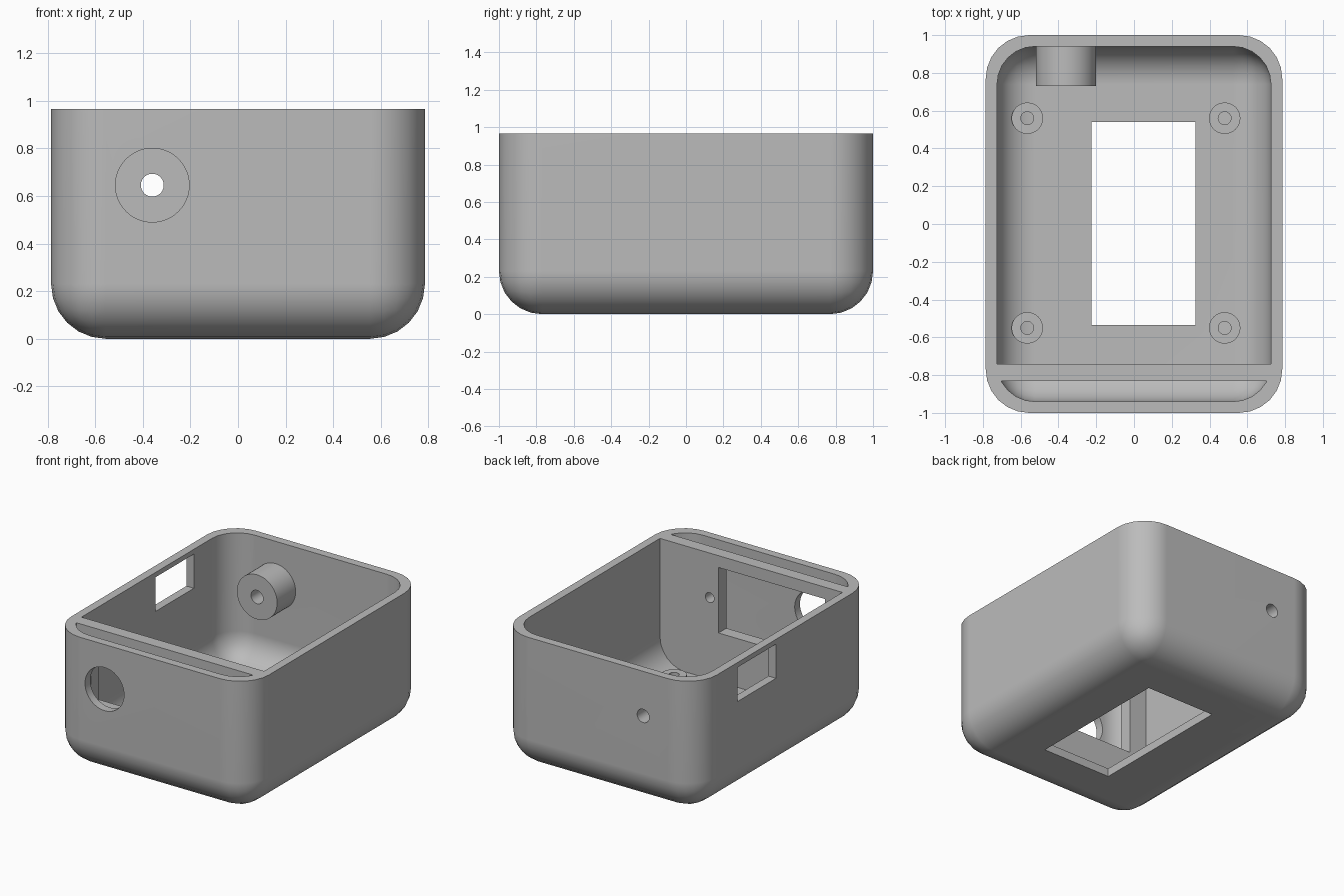
import bpy
import bmesh
import math
from mathutils import Matrix, Vector

if "Cube" in bpy.data.objects:
    bpy.data.objects.remove(bpy.data.objects["Cube"], do_unlink=True)

HALF_X, HALF_Y, TOP = 0.785, 1.0, 0.965
WALL = 0.06
PORT_X, PORT_Z = -0.36, 0.645

grey = bpy.data.materials.new("grey_plastic")
grey.use_nodes = True
colour = (0.5, 0.5, 0.5, 1.0)
grey.diffuse_color = colour
grey.node_tree.nodes["Principled BSDF"].inputs["Base Color"].default_value = colour


def make_object(name, bm):
    bmesh.ops.recalc_face_normals(bm, faces=bm.faces)
    mesh = bpy.data.meshes.new(name)
    bm.to_mesh(mesh)
    bm.free()
    mesh.materials.append(grey)
    obj = bpy.data.objects.new(name, mesh)
    bpy.context.collection.objects.link(obj)
    return obj


def box(name, low, high, radius=0):
    """Box between two corners; a radius rounds every edge but the top ones."""
    low, high = Vector(low), Vector(high)
    bm = bmesh.new()
    bmesh.ops.create_cube(bm, size=1)
    for v in bm.verts:
        v.co = (low + high) / 2 + v.co * (high - low)
    if radius:
        edges = [e for e in bm.edges if min(v.co.z for v in e.verts) < high.z - 0.01]
        bmesh.ops.bevel(bm, geom=edges, offset=radius, offset_type='OFFSET',
                        segments=6, profile=0.5, affect='EDGES')
    return make_object(name, bm)


def cylinder(name, radius, start, end):
    """Round bar from one point to another."""
    start, end = Vector(start), Vector(end)
    axis = end - start
    turn = axis.to_track_quat('Z', 'Y').to_matrix().to_4x4()
    bm = bmesh.new()
    bmesh.ops.create_cone(bm, cap_ends=True, segments=48, radius1=radius,
                          radius2=radius, depth=axis.length,
                          matrix=Matrix.Translation((start + end) / 2) @ turn)
    return make_object(name, bm)


def cut(target, cutter):
    """Subtract the cutter from the target, then discard it."""
    cutter.hide_render = True
    mod = target.modifiers.new("cut", 'BOOLEAN')
    mod.operation = 'DIFFERENCE'
    mod.solver = 'EXACT'
    mod.object = cutter
    bpy.context.view_layer.objects.active = target
    bpy.ops.object.modifier_apply(modifier=mod.name)
    bpy.data.objects.remove(cutter, do_unlink=True)


# Housing: rounded shell whose cavity is split by a cross partition
housing = box("housing", (-HALF_X, -HALF_Y, 0), (HALF_X, HALF_Y, TOP), 0.23)
cavity = box("cavity_cutter", (WALL - HALF_X, WALL - HALF_Y, WALL),
             (HALF_X - WALL, HALF_Y - WALL, TOP + 0.2), 0.2)
cut(cavity, box("partition_gap", (-1, -0.83, -1), (1, -0.74, 2)))
cut(housing, cavity)

# Rectangular openings: floor, right side wall, partition
cut(housing, box("floor_opening", (-0.225, -0.535, -0.1), (0.325, 0.54, 0.2)))
cut(housing, box("side_opening", (-0.9, 0.1, 0.685), (-0.6, 0.535, 0.93)))
cut(housing, box("partition_window", (-0.585, -0.86, 0.41), (0.26, -0.7, 0.88)))

# Round holes: front port, back wire hole, partition screw hole
cut(housing, cylinder("front_port", 0.155, (PORT_X, -1.1, PORT_Z), (PORT_X, -0.88, PORT_Z)))
cut(housing, cylinder("back_hole", 0.048, (PORT_X, 0.8, PORT_Z), (PORT_X, 1.1, PORT_Z)))
cut(housing, cylinder("screw_hole", 0.035, (0.33, -0.86, PORT_Z), (0.33, -0.7, PORT_Z)))

# Bored boss on the inside of the back wall
boss = cylinder("back_boss", 0.16, (PORT_X, 0.73, PORT_Z), (PORT_X, 0.94, PORT_Z))
cut(boss, cylinder("boss_bore", 0.048, (PORT_X, 0.6, PORT_Z), (PORT_X, 1.1, PORT_Z)))

# Four hollow standoffs on the floor
parts = [housing, boss]
for side, x in (("right", -0.565), ("left", 0.48)):
    for end, y in (("front", -0.55), ("back", 0.56)):
        post = cylinder(f"{end}_{side}_standoff", 0.083, (x, y, 0.05), (x, y, 0.125))
        cut(post, cylinder("standoff_bore", 0.034, (x, y, 0), (x, y, 0.3)))
        parts.append(post)

# Smooth curved areas, keep real edges crisp
bpy.ops.object.select_all(action='DESELECT')
for part in parts:
    part.select_set(True)
bpy.context.view_layer.objects.active = housing
bpy.ops.object.shade_smooth_by_angle(angle=math.radians(30))
weighted = housing.modifiers.new("even_shading", 'WEIGHTED_NORMAL')
weighted.keep_sharp = True
